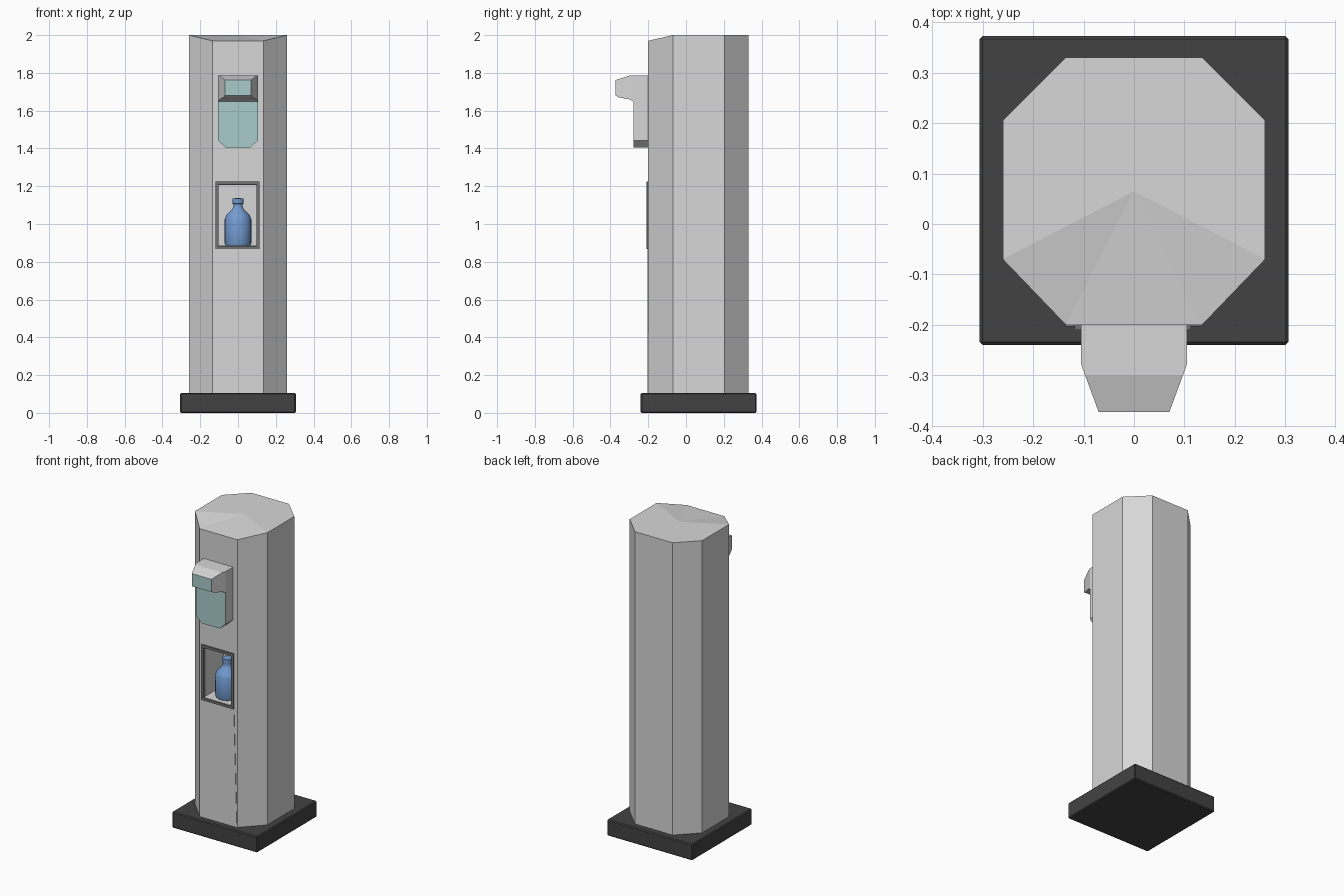
import bpy, bmesh, math

if "Cube" in bpy.data.objects:
    bpy.data.objects.remove(bpy.data.objects["Cube"])


def mat(name, r, g, b):
    m = bpy.data.materials.new(name)
    m.diffuse_color = (r, g, b, 1)
    m.use_nodes = True
    m.node_tree.nodes["Principled BSDF"].inputs["Base Color"].default_value = m.diffuse_color
    return m


LIGHT = mat("light grey", 0.68, 0.68, 0.68)
DARK = mat("dark grey", 0.055, 0.055, 0.055)
FRAME = mat("frame grey", 0.17, 0.17, 0.17)
TEAL = mat("pale teal", 0.40, 0.60, 0.60)
BLUE = mat("bottle blue", 0.17, 0.33, 0.64)


def finish(name, bm, *mats):
    bmesh.ops.recalc_face_normals(bm, faces=bm.faces[:])
    me = bpy.data.meshes.new(name)
    bm.to_mesh(me)
    bm.free()
    ob = bpy.data.objects.new(name, me)
    bpy.context.collection.objects.link(ob)
    for m in mats:
        me.materials.append(m)
    return ob


def prism(bm, pts_a, pts_b):
    """Solid between two matching polygons."""
    a = [bm.verts.new(p) for p in pts_a]
    b = [bm.verts.new(p) for p in pts_b]
    bm.faces.new(a)
    bm.faces.new(b)
    n = len(a)
    for i in range(n):
        bm.faces.new((a[i], a[(i + 1) % n], b[(i + 1) % n], b[i]))
    return bm


def box(x0, x1, y0, y1, z0, z1, bm=None):
    ring = [(x0, y0), (x1, y0), (x1, y1), (x0, y1)]
    return prism(bm or bmesh.new(), [(x, y, z0) for x, y in ring], [(x, y, z1) for x, y in ring])


def front_shape(outline, y0, y1):
    """Front-view outline given depth along y."""
    return prism(bmesh.new(), [(x, y0, z) for x, z in outline], [(x, y1, z) for x, z in outline])


# Square foot plate with softened edges
bm = box(-0.306, 0.306, -0.24, 0.373, 0, 0.105)
bmesh.ops.bevel(bm, geom=bm.edges[:], offset=0.006, segments=1, affect='EDGES')
finish("foot_plate", bm, DARK)

# Octagonal column, top sloping down at the front
half = [(0.135, -0.2), (0.26, -0.07), (0.26, 0.205), (0.135, 0.33)]
ring = half + [(-x, y) for x, y in reversed(half)]
bm = bmesh.new()
prism(bm, [(x, y, 0.1) for x, y in ring], [(x, y, 1.97 if y < -0.1 else 2.0) for x, y in ring])
bm.faces.ensure_lookup_table()
bmesh.ops.poke(bm, faces=[bm.faces[1]])
for v in bm.verts:
    if abs(v.co.x) < 0.01:
        v.co.z = 2.0
body = finish("column", bm, LIGHT)

# Niche cut into the column
cutter = finish("niche_cutter", box(-0.105, 0.101, -0.3, 0.0, 0.885, 1.207), LIGHT)
cutter.hide_render = True
mod = body.modifiers.new("niche", 'BOOLEAN')
mod.operation = 'DIFFERENCE'
mod.solver = 'EXACT'
mod.object = cutter
bpy.context.view_layer.objects.active = body
bpy.ops.object.modifier_apply(modifier="niche")
bpy.data.objects.remove(cutter)

# Frame around the niche
bm = bmesh.new()
X0, X1, Z0, Z1, T = -0.118, 0.113, 0.868, 1.226, 0.016
for x0, x1, z0, z1 in ((X0, X1, Z0, Z0 + T), (X0, X1, Z1 - T, Z1),
                       (X0, X0 + T, Z0 + T, Z1 - T), (X1 - T, X1, Z0 + T, Z1 - T)):
    box(x0, x1, -0.21, -0.185, z0, z1, bm)
finish("niche_frame", bm, FRAME)

# Tapered panel below the niche
finish("lower_panel", front_shape([(-0.134, 0.105), (0.134, 0.105), (0.112, 0.868), (-0.117, 0.868)],
                                  -0.203, -0.195), LIGHT)

# Bottle: lathed profile
prof = [(0, 0.886), (0.066, 0.886), (0.071, 0.9), (0.071, 1.025), (0.06, 1.05), (0.03, 1.08),
        (0.024, 1.095), (0.024, 1.105), (0.03, 1.108), (0.03, 1.135), (0.0, 1.138)]
bm = bmesh.new()
vs = [bm.verts.new((r, 0, z)) for r, z in prof]
es = [bm.edges.new(p) for p in zip(vs, vs[1:])]
bmesh.ops.spin(bm, geom=vs + es, cent=(0, 0, 0), axis=(0, 0, 1), angle=2 * math.pi, steps=24)
bmesh.ops.remove_doubles(bm, verts=bm.verts[:], dist=0.0005)
bmesh.ops.translate(bm, verts=bm.verts[:], vec=(0, -0.11, 0))
bottle = finish("bottle", bm, BLUE)
bpy.ops.object.select_all(action='DESELECT')
bottle.select_set(True)
bpy.context.view_layer.objects.active = bottle
bpy.ops.object.shade_smooth_by_angle(angle=math.radians(40))

# Dispenser back plate with clipped lower corners, teal front
bm = front_shape([(-0.105, 1.785), (-0.105, 1.443), (-0.065, 1.405),
                  (0.065, 1.405), (0.105, 1.443), (0.105, 1.785)], -0.278, -0.19)
plate = finish("dispenser_plate", bm, LIGHT, TEAL)

# Dispenser head: side profile widened in x, narrowing towards the front
side = [(-0.278, 1.785), (-0.30, 1.785), (-0.373, 1.762), (-0.373, 1.68), (-0.355, 1.67), (-0.30, 1.66),
        (-0.278, 1.648)]


def half_width(y):
    return 0.105 - 0.035 * (-0.278 - y) / 0.095


bm = prism(bmesh.new(), [(-half_width(y), y, z) for y, z in side], [(half_width(y), y, z) for y, z in side])
head = finish("dispenser_head", bm, LIGHT, TEAL)

# Front-facing faces of the dispenser are teal
for ob in (plate, head):
    for p in ob.data.polygons:
        if p.normal.y < -0.9:
            p.material_index = 1
